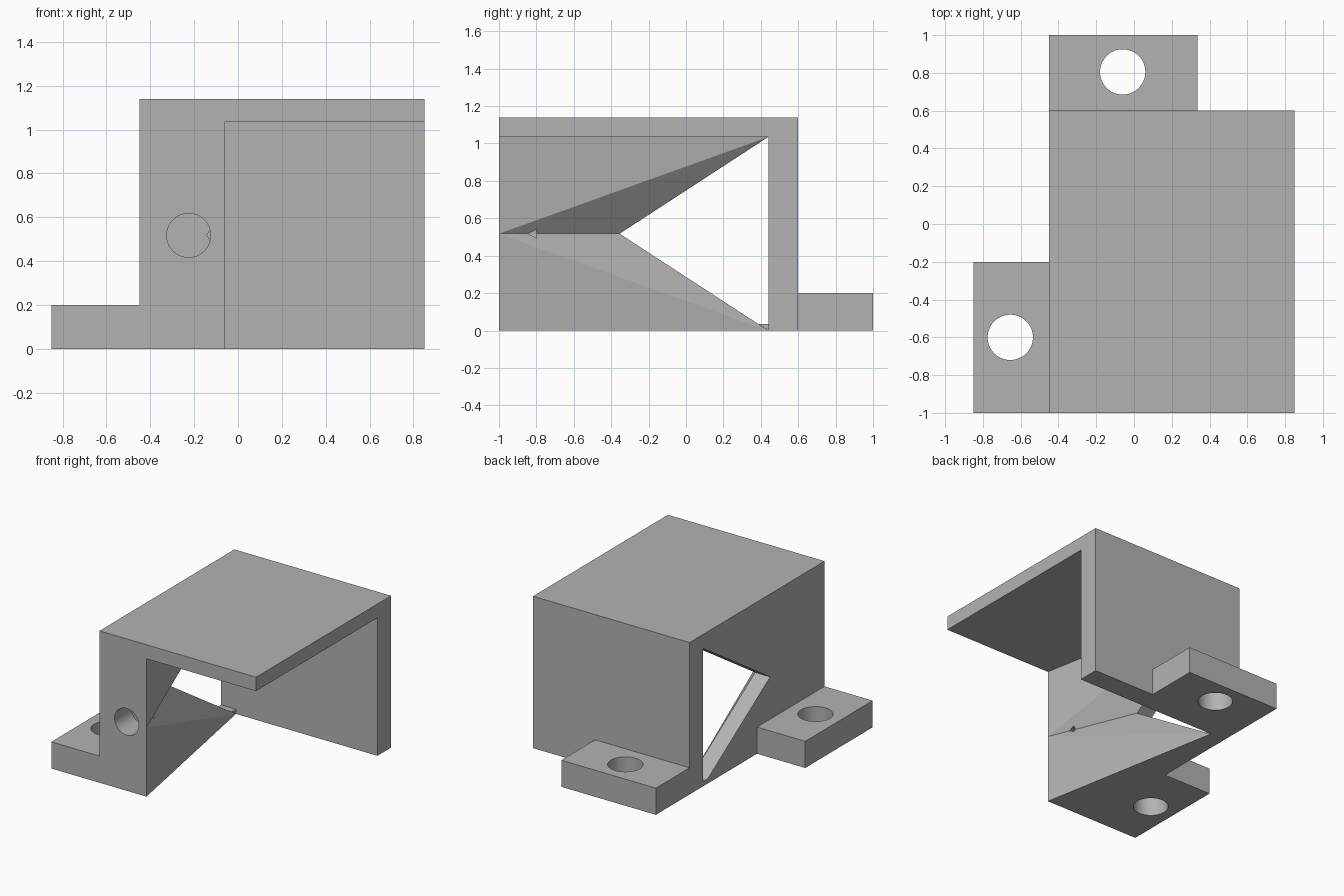
import bpy, bmesh, math
from mathutils import Matrix, Vector

if "Cube" in bpy.data.objects:
    bpy.data.objects.remove(bpy.data.objects["Cube"], do_unlink=True)

grey = bpy.data.materials.new("plain grey")
grey.use_nodes = True
COLOUR = (0.45, 0.45, 0.45, 1)
grey.diffuse_color = COLOUR
grey.node_tree.nodes["Principled BSDF"].inputs["Base Color"].default_value = COLOUR

# Main dimensions
LEFT, RIGHT = -0.45, 0.85
FRONT, BACK = -1.0, 0.6
WALL_Y = 0.44          # inner face of back wall
ROOF_Z, TOP = 1.035, 1.14
MID = ROOF_Z / 2
LUG_H = 0.2


def make_object(name, bm):
    bmesh.ops.recalc_face_normals(bm, faces=bm.faces)
    mesh = bpy.data.meshes.new(name)
    bm.to_mesh(mesh)
    bm.free()
    obj = bpy.data.objects.new(name, mesh)
    bpy.context.collection.objects.link(obj)
    mesh.materials.append(grey)
    return obj


def box(name, low, high):
    low, high = Vector(low), Vector(high)
    bm = bmesh.new()
    bmesh.ops.create_cube(bm, size=1)
    for v in bm.verts:
        v.co = Vector(a * b for a, b in zip(v.co, high - low)) + (low + high) / 2
    return make_object(name, bm)


def drill(obj, centre, radius, depth, along_y=False):
    """Cut a round hole, then keep its wall smooth."""
    bm = bmesh.new()
    turn = Matrix.Rotation(math.pi / 2, 4, 'X') if along_y else Matrix()
    bmesh.ops.create_cone(bm, cap_ends=True, segments=64, radius1=radius,
                          radius2=radius, depth=depth,
                          matrix=Matrix.Translation(centre) @ turn)
    cutter = make_object("hole_cutter", bm)
    cutter.hide_render = True
    mod = obj.modifiers.new("hole", 'BOOLEAN')
    mod.operation, mod.solver, mod.object = 'DIFFERENCE', 'EXACT', cutter
    bpy.ops.object.select_all(action='DESELECT')
    bpy.context.view_layer.objects.active = obj
    obj.select_set(True)
    bpy.ops.object.modifier_apply(modifier=mod.name)
    bpy.data.objects.remove(cutter, do_unlink=True)
    bpy.ops.object.shade_smooth_by_angle(angle=math.radians(30))


# Roof and back wall: one L profile swept across x
bm = bmesh.new()
profile = [(FRONT, ROOF_Z), (WALL_Y, ROOF_Z), (WALL_Y, 0),
           (BACK, 0), (BACK, TOP), (FRONT, TOP)]
face = bm.faces.new([bm.verts.new((LEFT, y, z)) for y, z in profile])
ext = bmesh.ops.extrude_face_region(bm, geom=[face])
bmesh.ops.translate(bm, vec=(RIGHT - LEFT, 0, 0),
                    verts=[g for g in ext["geom"] if isinstance(g, bmesh.types.BMVert)])
make_object("roof_and_back_wall", bm)

# Side block: upper half is a convex wedge, mirrored below to leave a V notch
INNER, CORNER, NOTCH_Y = -0.325, -0.06, -0.355
upper = [(x, y, z) for x, y, z in (
    (LEFT, FRONT, MID), (CORNER, FRONT, MID),
    (LEFT, NOTCH_Y, MID), (INNER, NOTCH_Y, MID),
    (LEFT, FRONT, ROOF_Z), (CORNER, FRONT, ROOF_Z),
    (LEFT, WALL_Y, ROOF_Z), (INNER, WALL_Y, ROOF_Z))]
bm = bmesh.new()
bmesh.ops.convex_hull(bm, input=[bm.verts.new(p) for p in upper])
bmesh.ops.delete(bm, context='FACES_ONLY', geom=[
    f for f in bm.faces if all(abs(v.co.z - MID) < 1e-4 for v in f.verts)])
copy = bmesh.ops.duplicate(bm, geom=bm.verts[:] + bm.edges[:] + bm.faces[:])
for v in copy["geom"]:
    if isinstance(v, bmesh.types.BMVert):
        v.co.z = ROOF_Z - v.co.z
bmesh.ops.remove_doubles(bm, verts=bm.verts, dist=1e-4)
loose = [e for e in bm.edges if not e.link_faces]
bmesh.ops.delete(bm, geom=loose, context='EDGES')
bmesh.ops.dissolve_limit(bm, angle_limit=0.01, verts=bm.verts, edges=bm.edges)
block = make_object("side_block", bm)
drill(block, (-0.225, -0.95, MID), 0.1, 0.3, along_y=True)

# Thin sill joining the notch foot to the back wall
box("notch_sill", (LEFT, 0.39, 0), (INNER, WALL_Y, 0.035))

# Mounting lugs
side_lug = box("side_lug", (-0.85, FRONT, 0), (LEFT, -0.2, LUG_H))
drill(side_lug, (-0.655, -0.6, LUG_H / 2), 0.12, 1)
back_lug = box("back_lug", (LEFT, BACK, 0), (0.335, 1, LUG_H))
drill(back_lug, (-0.06, 0.805, LUG_H / 2), 0.12, 1)
